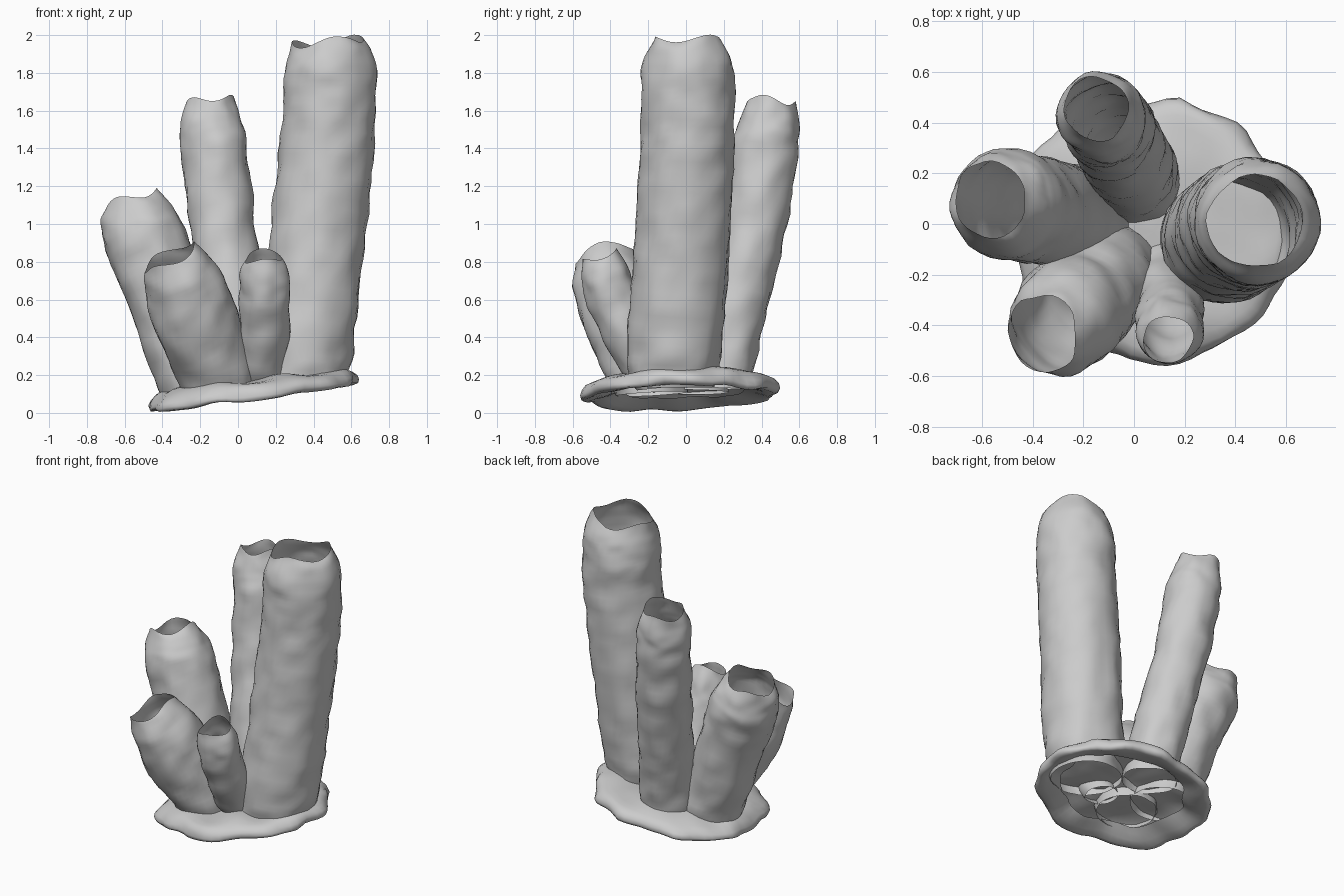
import bpy, bmesh, math
from mathutils import Vector, noise

if "Cube" in bpy.data.objects:
    bpy.data.objects.remove(bpy.data.objects["Cube"])

SIDES = 36


def finish(name, bm):
    bmesh.ops.recalc_face_normals(bm, faces=bm.faces)
    me = bpy.data.meshes.new(name)
    bm.to_mesh(me)
    bm.free()
    for p in me.polygons:
        p.use_smooth = True
    ob = bpy.data.objects.new(name, me)
    bpy.context.collection.objects.link(ob)
    return ob


def bridge(bm, rings):
    for a, b in zip(rings, rings[1:]):
        n = len(a)
        for i in range(n):
            bm.faces.new((a[i], a[(i + 1) % n], b[(i + 1) % n], b[i]))


def spline(pts, t):
    # smooth interpolation through (x, y, z, radius) points
    n = len(pts) - 1
    k = min(int(t * n), n - 1)
    u = t * n - k
    p0, p1, p2, p3 = (Vector(pts[max(0, min(n, k + d))]) for d in (-1, 0, 1, 2))
    return 0.5 * (2 * p1 + (p2 - p0) * u + (2 * p0 - 5 * p1 + 4 * p2 - p3) * u * u
                  + (3 * p1 - p0 - 3 * p2 + p3) * u ** 3)


def tube(name, pts, rows, wave, phase, lobes):
    # thin open tube with lumpy walls and a wavy, slightly closed rim
    bm = bmesh.new()
    rings = []
    for j in range(rows + 1):
        t = j / rows
        s = spline(pts, t)
        c = s.xyz
        tan = (spline(pts, min(1, t + .02)).xyz - spline(pts, max(0, t - .02)).xyz).normalized()
        # foot rings stay level, upper rings square to the path
        tan = Vector((0, 0, 1)).lerp(tan, min(1, .2 + t * 3)).normalized()
        ax = Vector((0, 1, 0)).cross(tan).normalized()
        ay = tan.cross(ax)
        rim = max(0, (t - .75) / .25) ** 2
        ring = []
        for i in range(SIDES):
            a = math.tau * i / SIDES
            d = ax * math.cos(a) + ay * math.sin(a)
            p = c + d * s.w
            bump = .016 * noise.noise(p * 8) + .005 * noise.noise(p * 17)
            p += d * bump + tan * (rim * wave * math.cos(lobes * a + phase))
            ring.append(bm.verts.new(p))
        rings.append(ring)
    bridge(bm, rings)
    return finish(name, bm)


# tubes: path points with radius, bottom to top
tube("tall_tube", [(.33, -.07, .14, .22), (.36, -.06, .35, .25), (.425, -.015, .95, .252),
                   (.475, .01, 1.5, .247), (.488, .01, 1.8, .244), (.475, .01, 1.967, .185)],
     52, .022, -2.2, 3)
tube("back_tube", [(.015, .17, .13, .17), (-.02, .24, .5, .172), (-.085, .36, 1.0, .173),
                   (-.125, .42, 1.4, .174), (-.14, .44, 1.54, .16), (-.15, .455, 1.65, .125)],
     46, .018, 1.0, 3)
tube("left_tube", [(-.21, .02, .11, .2), (-.29, .035, .35, .205), (-.41, .06, .7, .21),
                   (-.50, .075, .93, .218), (-.535, .085, 1.03, .195), (-.565, .095, 1.13, .15)],
     36, .022, 0, 3)
tube("front_left_tube", [(-.09, -.18, .1, .19), (-.14, -.235, .28, .212), (-.22, -.32, .48, .22),
                         (-.275, -.375, .64, .215), (-.32, -.41, .745, .19), (-.36, -.43, .825, .155)],
     28, .018, .4, 3)
tube("small_front_tube", [(.13, -.16, .13, .1), (.13, -.25, .28, .115), (.14, -.34, .47, .128),
                          (.14, -.395, .63, .135), (.14, -.425, .73, .13), (.135, -.455, .825, .098)],
     28, .018, 3.0, 2)

# base: tilted crust whose edge rolls under, leaving an open underside
prof = [(.12, .07), (.3, .07), (.5, .07), (.68, .068), (.8, .062), (.88, .05), (.94, .03), (.985, 0),
        (1, -.03), (.985, -.05), (.94, -.055), (.86, -.04), (.77, -.02), (.7, .0)]
bm = bmesh.new()
N = 72


def base_point(f, h, a):
    rim = 1 + .07 * noise.noise(Vector((math.cos(a) * 2.2, math.sin(a) * 2.2, 1.7)))
    x = .08 + .565 * f * rim * math.cos(a)
    y = -.03 + .52 * f * rim * math.sin(a)
    p = Vector((x, y, .105 + h + .085 * (x - .08) / .57 + .03 * y))
    p.z += .03 * noise.noise(Vector((x * 5, y * 5, h * 4)))
    r = .025 * noise.noise(p * 9) * f
    return p + Vector((math.cos(a) * r, math.sin(a) * r, 0))


rings = [[bm.verts.new(base_point(f, h, math.tau * i / N)) for i in range(N)] for f, h in prof]
bridge(bm, rings)
hub = bm.verts.new(base_point(0, .07, 0))
for i in range(N):
    bm.faces.new((hub, rings[0][i], rings[0][(i + 1) % N]))
low = min(v.co.z for v in bm.verts)
for v in bm.verts:
    v.co.z -= low * max(0, 1 - v.co.z / .25)
finish("crust_base", bm)
